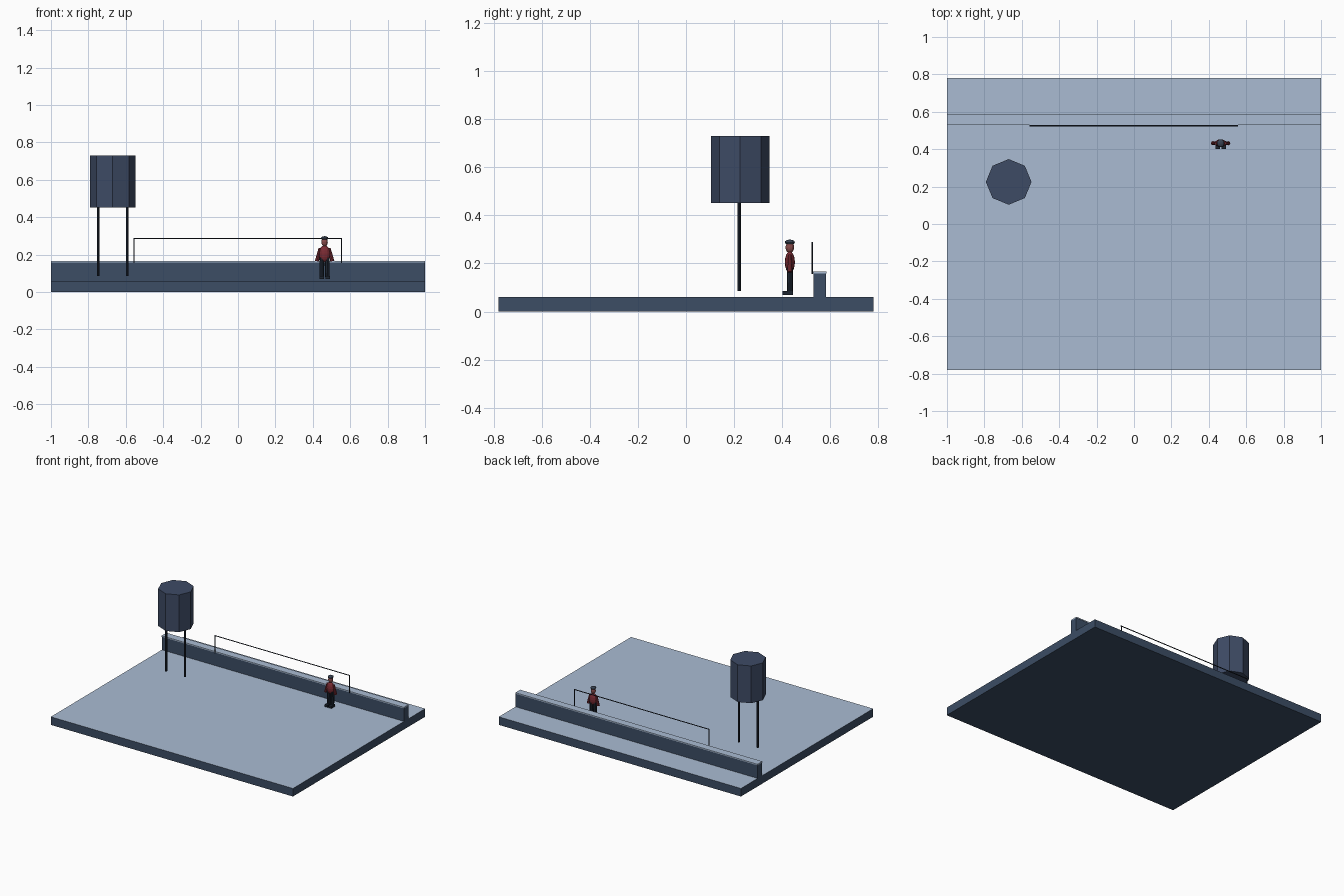
import bpy
import math
from mathutils import Vector

if "Cube" in bpy.data.objects:
    bpy.data.objects.remove(bpy.data.objects["Cube"], do_unlink=True)


def material(name, rgb):
    m = bpy.data.materials.new(name)
    m.use_nodes = True
    m.diffuse_color = (*rgb, 1)
    m.node_tree.nodes["Principled BSDF"].inputs["Base Color"].default_value = (*rgb, 1)
    return m


PALE = material("pale frost", (0.40, 0.50, 0.65))
SLATE = material("slate blue", (0.045, 0.075, 0.13))
TANK = material("tank blue", (0.048, 0.07, 0.13))
DARK = material("dark navy", (0.012, 0.018, 0.03))
COAT = material("coat red", (0.20, 0.025, 0.035))
SKIN = material("face red", (0.24, 0.07, 0.07))
CAP = material("cap blue", (0.04, 0.055, 0.085))


def finish(name, mat, smooth=False):
    ob = bpy.context.object
    ob.name = name
    ob.data.materials.append(mat)
    if smooth:
        bpy.ops.object.shade_smooth_by_angle()
    return ob


def box(name, lo, hi, mat):
    lo, hi = Vector(lo), Vector(hi)
    bpy.ops.mesh.primitive_cube_add(size=1, location=(lo + hi) / 2)
    bpy.context.object.scale = hi - lo
    return finish(name, mat)


def rod(name, a, b, r, mat, sides=8, r2=None):
    a, b = Vector(a), Vector(b)
    bpy.ops.mesh.primitive_cone_add(vertices=sides, radius1=r, radius2=r if r2 is None else r2,
                                    depth=(b - a).length, location=(a + b) / 2)
    bpy.context.object.rotation_euler = (b - a).to_track_quat("Z", "Y").to_euler()
    return finish(name, mat)


def ball(name, centre, radii, mat):
    bpy.ops.mesh.primitive_uv_sphere_add(segments=12, ring_count=8, radius=1, location=centre)
    bpy.context.object.scale = radii
    return finish(name, mat)


def frosted_block(name, lo, hi):
    """Slate block whose upward faces are pale."""
    ob = box(name, lo, hi, SLATE)
    ob.data.materials.append(PALE)
    for f in ob.data.polygons:
        f.material_index = int(f.normal.z > 0.5)


# Ground and long wall
frosted_block("ground_slab", (-1, -0.78, 0), (1, 0.78, 0.06))
frosted_block("platform_wall", (-1, 0.53, 0.06), (1, 0.583, 0.158))
box("wall_coping", (-1, 0.528, 0.158), (1, 0.585, 0.166), PALE)

# Eight-sided tank on two legs
rod("water_tank", (-0.67, 0.225, 0.452), (-0.67, 0.225, 0.73), 0.122, TANK)
for side, x in (("right", -0.748), ("left", -0.592)):
    rod(f"tank_leg_{side}", (x, 0.222, 0.085), (x, 0.222, 0.455), 0.007, DARK)

# Thin railing in front of the wall
Y = 0.525
for side, x in (("right", -0.557), ("left", 0.553)):
    rod(f"rail_post_{side}", (x, Y, 0.155), (x, Y, 0.286), 0.0035, DARK, 6)
rod("rail_top", (-0.56, Y, 0.286), (0.556, Y, 0.286), 0.0035, DARK, 6)

# Standing figure
X, Y = 0.463, 0.432
ball("figure_torso", (X, Y, 0.205), (0.030, 0.021, 0.045), COAT)
ball("figure_head", (X, Y, 0.267), (0.017, 0.018, 0.024), SKIN)
ball("figure_cap", (X, Y, 0.288), (0.020, 0.021, 0.011), CAP)
for side, s in (("right", -1), ("left", 1)):
    rod(f"figure_arm_{side}", (X + s * 0.041, Y, 0.165), (X + s * 0.025, Y, 0.235),
        0.011, COAT, 8, 0.007)
    rod(f"figure_leg_{side}", (X + s * 0.015, Y, 0.08), (X + s * 0.014, Y, 0.185),
        0.012, DARK, 8, 0.013)
    box(f"figure_boot_{side}", (X + s * 0.016 - 0.012, Y - 0.031, 0.069),
        (X + s * 0.016 + 0.012, Y + 0.013, 0.086), DARK)
